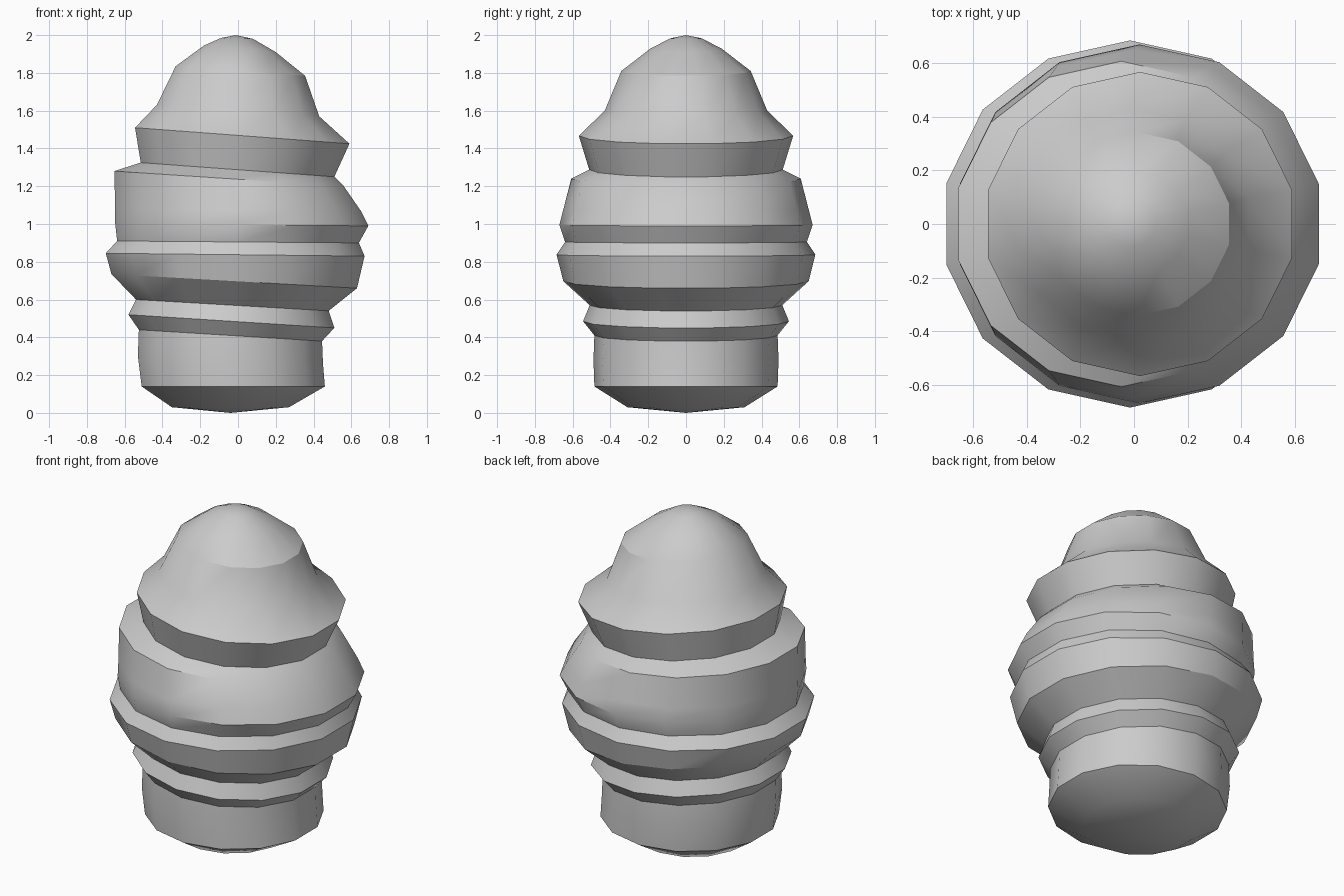
import bpy
import bmesh
from math import cos, sin, pi, radians

# Remove only the default cube
default_cube = bpy.data.objects.get("Cube")
if default_cube:
    bpy.data.objects.remove(default_cube, do_unlink=True)

SIDES = 14

# One colour for the whole body
grey = bpy.data.materials.new("plain grey")
grey.use_nodes = True
colour = (0.6, 0.6, 0.6, 1)
grey.diffuse_color = colour
grey.node_tree.nodes["Principled BSDF"].inputs["Base Color"].default_value = colour

# Tilted rings from bottom to top: left x, left z, right x, right z
base_rings = [
    (-.35, .03, .27, .03),
    (-.51, .14, .46, .14),
    (-.53, .3, .45, .26),
    (-.525, .44, .445, .38),
]
ridge_rings = [
    (-.58, .52, .51, .45),
    (-.54, .6, .48, .54),
    (-.67, .735, .63, .66),
    (-.7, .845, .67, .83),
    (-.64, .91, .64, .9),
    (-.65, 1, .69, .99),
    (-.65, 1.08, .65, 1.07),
    (-.655, 1.28, .56, 1.2),
    (-.515, 1.325, .51, 1.25),
    (-.545, 1.51, .59, 1.425),
]
dome_rings = [
    (-.43, 1.63, .43, 1.57),
    (-.33, 1.835, .355, 1.785),
    (-.18, 1.945, .2, 1.91),
    (-.09, 1.985, .08, 1.98),
]


def add_ring(bm, x_left, z_left, x_right, z_right):
    """A polygon ring whose height slopes evenly from one side to the other."""
    radius = (x_right - x_left) / 2
    x_mid = (x_right + x_left) / 2
    z_mid = (z_right + z_left) / 2
    ring = []
    for i in range(SIDES):
        angle = 2 * pi * (i + .5) / SIDES
        across = cos(angle) / cos(pi / SIDES)
        height = z_mid + across * (z_right - z_left) / 2
        ring.append(bm.verts.new((x_mid + radius * across, radius * sin(angle), height)))
    return ring


def close_with_tip(bm, ring, tip):
    """A fan of triangles from a ring to a single point."""
    point = bm.verts.new(tip)
    for i in range(SIDES):
        bm.faces.new((ring[i], ring[(i + 1) % SIDES], point))


# Ridged body: rings bridged from base to dome
bm = bmesh.new()
rings = [add_ring(bm, *row) for row in base_rings + ridge_rings + dome_rings]
for lower, upper in zip(rings, rings[1:]):
    for i in range(SIDES):
        j = (i + 1) % SIDES
        bm.faces.new((lower[i], lower[j], upper[j], upper[i]))

# Shallow underside and rounded tip
close_with_tip(bm, rings[0], (-.04, 0, 0))
close_with_tip(bm, rings[-1], (-.01, 0, 2))
bmesh.ops.recalc_face_normals(bm, faces=bm.faces)

mesh = bpy.data.meshes.new("ridged_body")
bm.to_mesh(mesh)
bm.free()
mesh.materials.append(grey)
body = bpy.data.objects.new("ridged_body", mesh)
bpy.context.collection.objects.link(body)

# Smooth round the body, sharp along the ridges
bpy.ops.object.select_all(action="DESELECT")
body.select_set(True)
bpy.context.view_layer.objects.active = body
bpy.ops.object.shade_smooth_by_angle(angle=radians(30))
